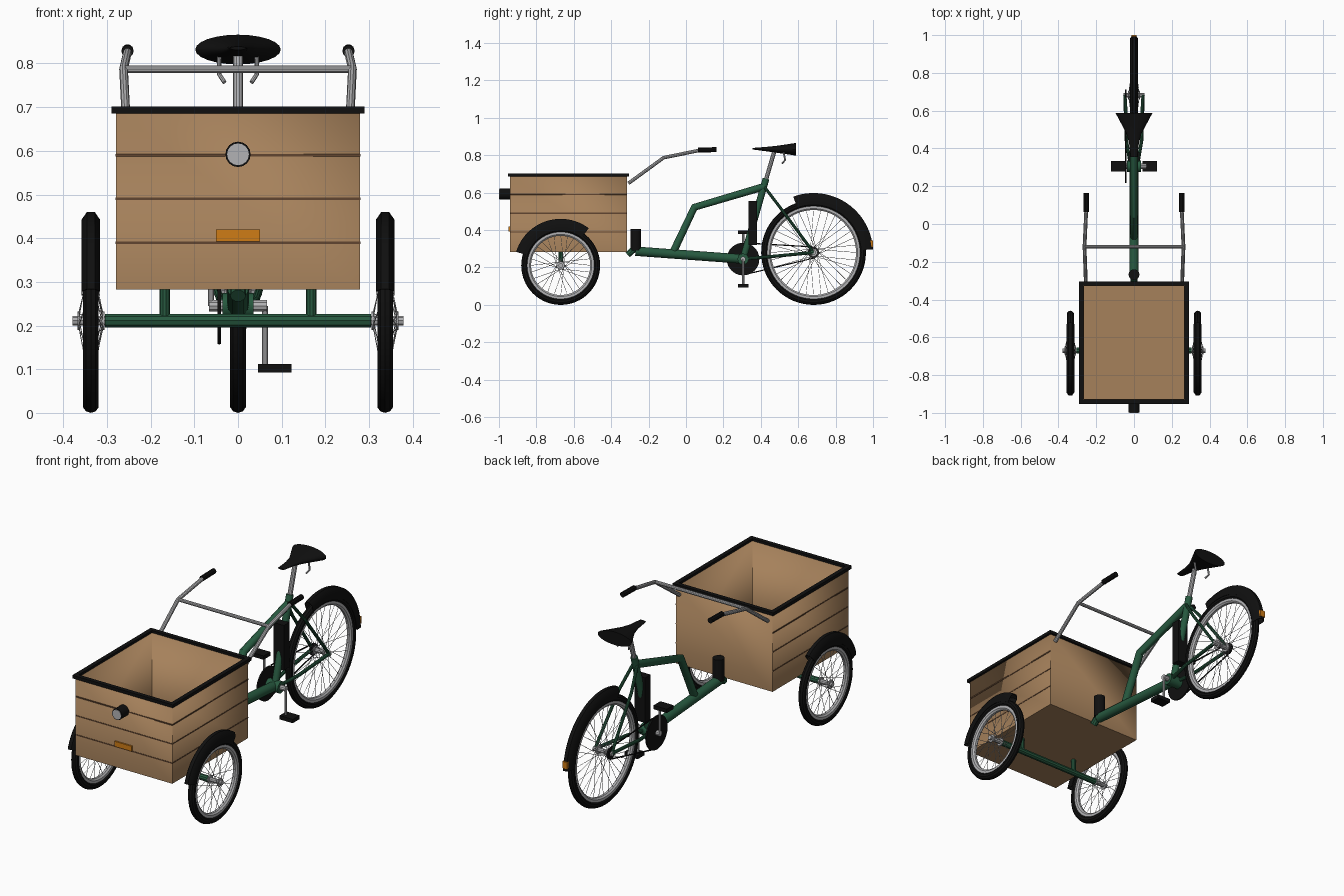
import bpy, bmesh, math
from mathutils import Vector

cube = bpy.data.objects.get("Cube")
if cube:
    bpy.data.objects.remove(cube, do_unlink=True)


def material(name, *rgb):
    m = bpy.data.materials.new(name)
    m.use_nodes = True
    m.diffuse_color = (*rgb, 1)
    m.node_tree.nodes["Principled BSDF"].inputs["Base Color"].default_value = (*rgb, 1)
    return m


WOOD = material("wood", 0.38, 0.22, 0.105)
GROOVE = material("dark wood", 0.12, 0.06, 0.03)
GREEN = material("green paint", 0.02, 0.1, 0.05)
BLACK = material("black", 0.005, 0.005, 0.005)
STEEL = material("steel", 0.45, 0.45, 0.46)
ORANGE = material("orange reflector", 0.62, 0.2, 0.008)
parts = []


def add(name, mesh, mat):
    mesh.materials.clear()
    mesh.materials.append(mat)
    ob = bpy.data.objects.new(name, mesh)
    bpy.context.collection.objects.link(ob)
    parts.append(ob)
    return ob


def from_bmesh(name, bm, mat):
    bmesh.ops.recalc_face_normals(bm, faces=bm.faces)
    mesh = bpy.data.meshes.new(name)
    bm.to_mesh(mesh)
    bm.free()
    return add(name, mesh, mat)


def box(name, lo, hi, mat):
    bm = bmesh.new()
    bmesh.ops.create_cube(bm, size=1)
    for v in bm.verts:
        v.co = [(a + b) / 2 + c * (b - a) for a, b, c in zip(lo, hi, v.co)]
    return from_bmesh(name, bm, mat)


def tubes(name, paths, r, mat, sides=3):
    """Round tubes along one or more paths, joined as one mesh."""
    cu = bpy.data.curves.new(name, 'CURVE')
    cu.dimensions = '3D'
    cu.bevel_depth, cu.bevel_resolution, cu.use_fill_caps = r, sides, True
    for path in paths:
        sp = cu.splines.new('POLY')
        sp.points.add(len(path) - 1)
        for p, co in zip(sp.points, path):
            p.co = (*co, 1)
    tmp = bpy.data.objects.new(name + "_path", cu)
    bpy.context.collection.objects.link(tmp)
    dg = bpy.context.evaluated_depsgraph_get()
    mesh = bpy.data.meshes.new_from_object(tmp.evaluated_get(dg))
    bpy.data.objects.remove(tmp, do_unlink=True)
    return add(name, mesh, mat)


def loft(name, rings, mat, wrap=False):
    """Skin closed rings of points; cap the ends unless wrapped."""
    bm = bmesh.new()
    rows = [[bm.verts.new(p) for p in ring] for ring in rings]
    pairs = list(zip(rows, rows[1:])) + ([(rows[-1], rows[0])] if wrap else [])
    for a, b in pairs:
        for i in range(len(a)):
            bm.faces.new((a[i - 1], a[i], b[i], b[i - 1]))
    if not wrap:
        bm.faces.new(rows[0])
        bm.faces.new(rows[-1])
    return from_bmesh(name, bm, mat)


def lathe(name, profile, c, mat, a0=0, a1=360, seg=48):
    """Turn a closed (radius, x) profile about the x axis through c."""
    full = a1 - a0 == 360
    rings = []
    for i in range(seg + (not full)):
        a = math.radians(a0 + (a1 - a0) * i / seg)
        rings.append([(c[0] + x, c[1] + r * math.cos(a), c[2] + r * math.sin(a))
                      for r, x in profile])
    return loft(name, rings, mat, full)


def wheel(name, c, R, hub, spokes, a0, a1):
    C = Vector(c)
    tr = 0.019
    tyre = [(R - tr + tr * math.cos(t), tr * math.sin(t))
            for t in [math.tau * i / 10 for i in range(10)]]
    lathe(name + "_tyre", tyre, c, BLACK, seg=64)
    lathe(name + "_rim", [(R - 0.03, -0.013), (R - 0.03, 0.013), (R - 0.045, 0.013),
                          (R - 0.053, 0.006), (R - 0.053, -0.006), (R - 0.045, -0.013)],
          c, STEEL, seg=64)
    # hub with two flanges
    tubes(name + "_hub", [[C - Vector((hub, 0, 0)), C + Vector((hub, 0, 0))]], 0.012, STEEL)
    for s in (-1, 1):
        f = C + Vector((s * 0.028, 0, 0))
        d = Vector((0.003, 0, 0))
        tubes(name + "_hub_flange", [[f - d, f + d]], 0.021, STEEL, 4)
    # crossed spokes, alternating flange and lean
    paths = []
    for i in range(spokes):
        a = math.tau * i / spokes
        b = a + (1.2 if i % 4 < 2 else -1.2)
        s = 1 if i % 2 else -1
        paths.append([C + Vector((s * 0.028, 0.019 * math.cos(b), 0.019 * math.sin(b))),
                      C + Vector((0, (R - 0.05) * math.cos(a), (R - 0.05) * math.sin(a)))])
    tubes(name + "_spokes", paths, 0.0012, STEEL, 0)
    # mudguard shell
    lathe(name + "_mudguard",
          [(R - 0.014, -0.0215), (R + 0.02, -0.0215), (R + 0.038, -0.009),
           (R + 0.038, 0.009), (R + 0.02, 0.0215), (R - 0.014, 0.0215),
           (R - 0.014, 0.0195), (R + 0.018, 0.0195), (R + 0.033, 0.008),
           (R + 0.033, -0.008), (R + 0.018, -0.0195), (R - 0.014, -0.0195)],
          c, BLACK, a0, a1, 24)


# Wheels
REAR = (0, 0.682, 0.28)
AXLE_Y, AXLE_Z = -0.67, 0.211
wheel("rear_wheel", REAR, 0.28, 0.055, 36, 3, 110)
for side, s in (("left", 1), ("right", -1)):
    wheel("front_wheel_" + side, (s * 0.337, AXLE_Y, AXLE_Z), 0.211, 0.042, 28, 53, 163)

# Cargo box: open shell with a thin wall
X, Y0, Y1, Z0, Z1 = 0.279, -0.94, -0.315, 0.283, 0.69
crate = box("cargo_box", (-X, Y0, Z0), (X, Y1, Z1), WOOD)
bm = bmesh.new()
bm.from_mesh(crate.data)
top = [f for f in bm.faces if f.normal.z > 0.9]
bmesh.ops.delete(bm, geom=top, context='FACES')
bm.to_mesh(crate.data)
bm.free()
wall = crate.modifiers.new("wall", 'SOLIDIFY')
wall.thickness, wall.offset, wall.use_even_offset = 0.013, -1, True

# Plank grooves on the front and both sides
E = 0.0015
for z in (0.39, 0.49, 0.59):
    lo, hi = z - 0.003, z + 0.003
    box("plank_groove_front", (-X, Y0 - E, lo), (X, Y0 + E, hi), GROOVE)
    for s in (-1, 1):
        box("plank_groove_side", (s * X - E, Y0, lo), (s * X + E, Y1, hi), GROOVE)

# Black rim around the box top
for s in (-1, 1):
    box("box_rim_side", (s * 0.279 - 0.011, -0.952, 0.686), (s * 0.279 + 0.011, -0.304, 0.702), BLACK)
for y in (-0.941, -0.315):
    box("box_rim_end", (-0.29, y - 0.011, 0.686), (0.29, y + 0.011, 0.702), BLACK)

# Headlight and front reflector
tubes("headlight", [[(0, -0.998, 0.592), (0, -0.938, 0.592)]], 0.029, BLACK, 6)
tubes("headlight_lens", [[(0, -1.0, 0.592), (0, -0.996, 0.592)]], 0.025, STEEL, 6)
box("front_reflector", (-0.05, -0.948, 0.393), (0.05, -0.939, 0.42), ORANGE)

# Front axle and its posts
tubes("front_axle", [[(-0.305, AXLE_Y, AXLE_Z), (0.305, AXLE_Y, AXLE_Z)]], 0.016, GREEN)
for s in (-1, 1):
    tubes("axle_post", [[(s * 0.168, AXLE_Y, AXLE_Z), (s * 0.168, AXLE_Y, 0.285)]], 0.012, GREEN)

# Frame
BB = Vector((0, 0.305, 0.245))
tubes("main_beam", [[(0, -0.27, 0.287), BB]], 0.025, GREEN, 4)
tubes("pivot_tube", [[(0, -0.312, 0.268), (0, -0.27, 0.305)]], 0.018, GREEN)
tubes("steering_column", [[(0, -0.268, 0.29), (0, -0.268, 0.405)]], 0.029, BLACK, 5)
tubes("top_tube", [[(0, -0.065, 0.29), (0, 0.045, 0.522), (0, 0.417, 0.632)]], 0.02, GREEN, 4)
tubes("seat_tube", [[BB, (0, 0.428, 0.675)]], 0.018, GREEN, 4)
tubes("bottom_bracket", [[BB - Vector((0.036, 0, 0)), BB + Vector((0.036, 0, 0))]], 0.03, GREEN, 4)
for s in (-1, 1):
    end = (s * 0.048, REAR[1], REAR[2])
    tubes("chain_stay", [[(s * 0.02, 0.32, 0.247), (s * 0.04, 0.44, 0.257), end]], 0.009, GREEN)
    tubes("seat_stay", [[(s * 0.012, 0.42, 0.63), (s * 0.035, 0.5, 0.525), end]], 0.008, GREEN)
box("battery", (-0.03, 0.335, 0.32), (0.03, 0.38, 0.555), BLACK)

# Drive: chainring, sprocket, chain, cranks and pedals
CX = -0.043
disc = lambda r: [(r, -0.004), (r, 0.004), (0.008, 0.004), (0.008, -0.004)]
lathe("chainring", disc(0.087), (CX, BB.y, BB.z), BLACK)
lathe("sprocket", disc(0.03), (CX, REAR[1], REAR[2]), BLACK, seg=24)
tubes("chain", [[(CX, BB.y + s * t, BB.z + s * 0.085), (CX, REAR[1], REAR[2] + s * 0.03)]
                for s, t in ((1, 0.03), (-1, 0))], 0.0035, BLACK, 1)
tubes("crank_axle", [[(-0.066, BB.y, BB.z), (0.066, BB.y, BB.z)]], 0.014, STEEL)
for s in (-1, 1):
    z = BB.z - s * 0.143
    tubes("crank", [[(s * 0.062, BB.y, BB.z), (s * 0.062, BB.y, z)]], 0.007, STEEL)
    box("pedal", (s * 0.084 - 0.038, BB.y - 0.028, z - 0.01),
        (s * 0.084 + 0.038, BB.y + 0.028, z + 0.01), BLACK)

# Handlebar: two bent arms, grips and a crossbar
for s in (-1, 1):
    tubes("handlebar_arm", [[(s * 0.255, -0.308, 0.65), (s * 0.262, -0.12, 0.787),
                             (s * 0.253, 0.07, 0.826)]], 0.01, STEEL)
    tubes("grip", [[(s * 0.253, 0.064, 0.828), (s * 0.253, 0.163, 0.83)]], 0.014, BLACK)
tubes("handlebar_crossbar", [[(-0.262, -0.12, 0.787), (0.262, -0.12, 0.787)]], 0.009, STEEL)

# Seat post, saddle and its wire hooks
tubes("seat_post", [[(0, 0.425, 0.66), (0, 0.472, 0.82)]], 0.012, STEEL)
rings = []
for y, z, w, h in ((0.355, 0.835, 0.018, 0.004), (0.43, 0.833, 0.026, 0.012),
                   (0.48, 0.832, 0.04, 0.018), (0.53, 0.832, 0.067, 0.025),
                   (0.588, 0.832, 0.098, 0.034)):
    rings.append([(w * math.cos(a), y, z + h * math.sin(a))
                  for a in [math.tau * i / 24 for i in range(24)]])
loft("saddle", rings, BLACK)
for s in (-1, 1):
    tubes("saddle_hook", [[(s * 0.043, 0.522, 0.815), (s * 0.043, 0.53, 0.775),
                           (s * 0.031, 0.515, 0.757)]], 0.005, STEEL, 2)

# Rear reflector on the mudguard
box("rear_reflector", (-0.014, 0.985, 0.31), (0.014, 1.0, 0.345), ORANGE)

# Smooth the rounded parts, keeping real edges sharp
for ob in bpy.context.selected_objects:
    ob.select_set(False)
for ob in parts:
    ob.select_set(True)
bpy.context.view_layer.objects.active = parts[0]
bpy.ops.object.shade_smooth_by_angle(angle=math.radians(35))
